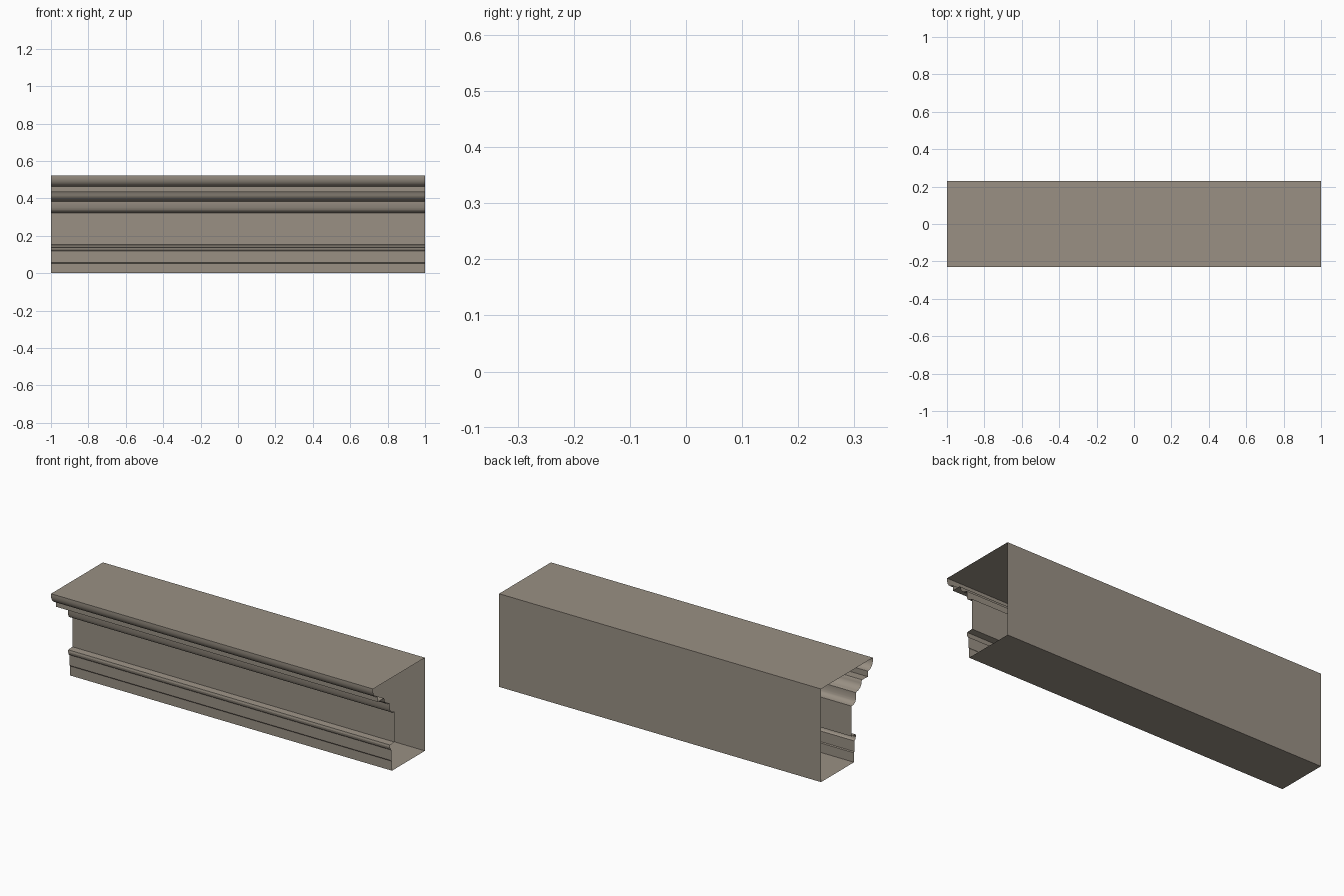
import bpy, bmesh, math

if "Cube" in bpy.data.objects:
    bpy.data.objects.remove(bpy.data.objects["Cube"])

# One flat stone colour
stone = bpy.data.materials.new("warm grey stone")
stone.diffuse_color = (0.32, 0.28, 0.23, 1)
stone.use_nodes = True
stone.node_tree.nodes["Principled BSDF"].inputs["Base Color"].default_value = stone.diffuse_color

TOP, BACK, HALF = 0.523, 0.23, 1.0


def quarter(a, b, bulge_out, n=6):
    """Quarter-ellipse from a down to b: convex (ovolo) or hollow (cavetto)."""
    pts = []
    for i in range(n + 1):
        t = math.pi / 2 * i / n
        if bulge_out:
            u, v = 1 - math.cos(t), math.sin(t)
        else:
            u, v = math.sin(t), 1 - math.cos(t)
        pts.append((a[0] + (b[0] - a[0]) * u, a[1] + (b[1] - a[1]) * v))
    return pts


# Front profile (y, z), from the cornice down to the bottom
profile = [(-0.23, TOP)]
profile += quarter((-0.23, 0.512), (-0.194, 0.466), True)      # crown moulding
profile += [(-0.186, 0.464), (-0.186, 0.433), (-0.135, 0.435)]  # fascia and soffit
profile += quarter((-0.13, 0.428), (-0.085, 0.387), True)      # bed moulding
profile += [(-0.08, 0.384), (-0.08, 0.350)]
profile += quarter((-0.078, 0.346), (-0.041, 0.323), True)     # moulding above frieze
profile += [(-0.041, 0.153), (-0.078, 0.150), (-0.08, 0.139)]   # frieze, lower fillet
profile += quarter((-0.078, 0.138), (-0.066, 0.118), True, 4)
profile += [(-0.066, 0.058), (-0.062, 0.053), (-0.062, 0.0)]    # two stepped bands
profile += [(BACK, 0.0), (BACK, TOP)]                           # underside and back

# Sweep the profile along x as an open-ended shell
bm = bmesh.new()
left = [bm.verts.new((-HALF, y, z)) for y, z in profile]
right = [bm.verts.new((HALF, y, z)) for y, z in profile]
n = len(profile)
for i in range(n):
    j = (i + 1) % n
    bm.faces.new((left[i], left[j], right[j], right[i]))
bm.normal_update()
mesh = bpy.data.meshes.new("entablature")
bm.to_mesh(mesh)
bm.free()
mesh.materials.append(stone)
obj = bpy.data.objects.new("entablature", mesh)
bpy.context.collection.objects.link(obj)

# Smooth mouldings, crisp arrises
bpy.context.view_layer.objects.active = obj
obj.select_set(True)
bpy.ops.object.shade_smooth_by_angle(angle=math.radians(30))
